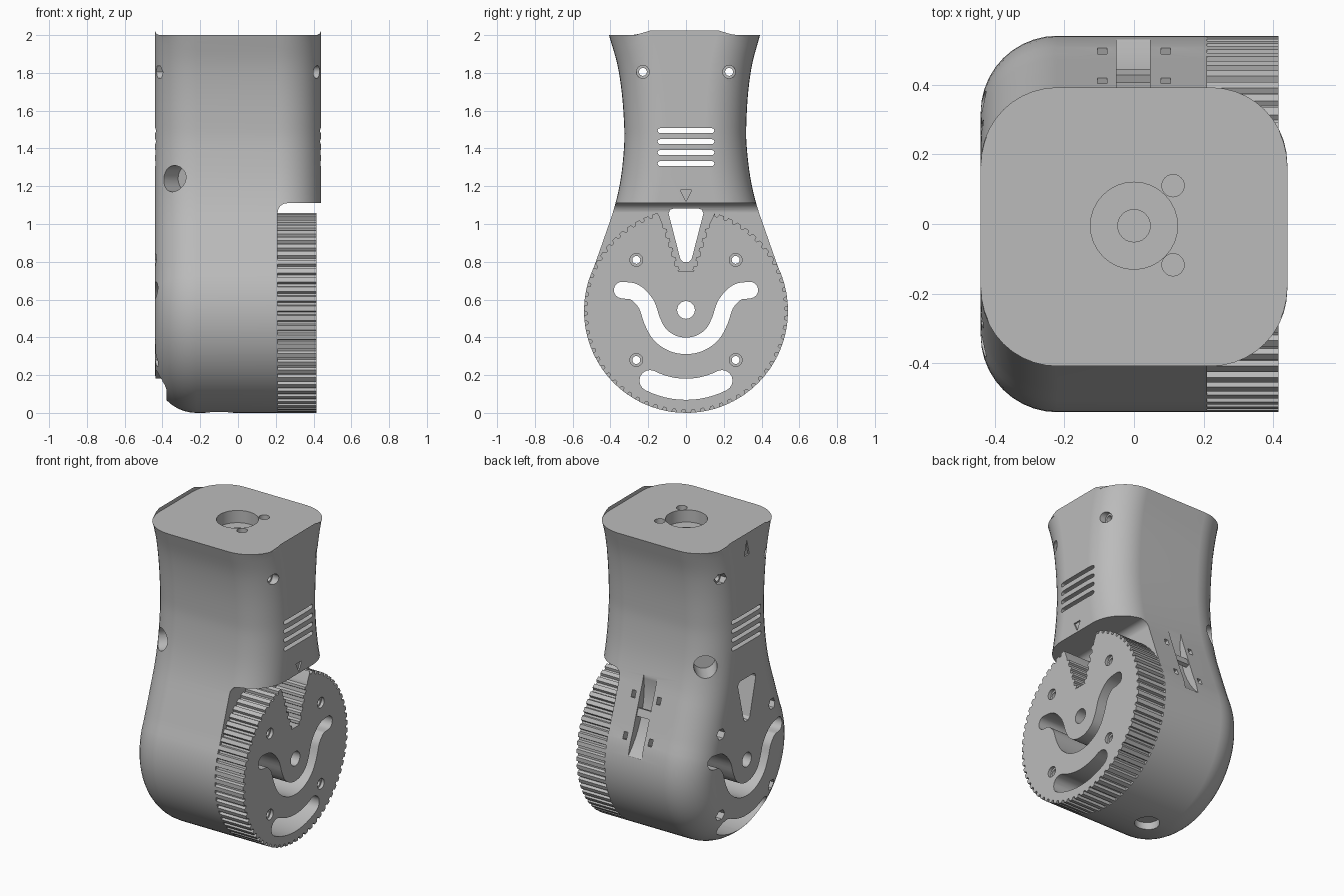
import bpy, bmesh, math
from mathutils import Matrix, Vector

if "Cube" in bpy.data.objects:
    bpy.data.objects.remove(bpy.data.objects["Cube"], do_unlink=True)

grey = bpy.data.materials.new("plain grey")
grey.use_nodes = True
COLOUR = (0.5, 0.5, 0.5, 1)
grey.diffuse_color = COLOUR
grey.node_tree.nodes["Principled BSDF"].inputs["Base Color"].default_value = COLOUR

R, HUB = 0.54, 0.54           # wheel radius and hub height
END, FILLET, SPLIT = 0.44, 0.22, 0.21
AXES = {"x": lambda u, v, w: (w, u, v),
        "y": lambda u, v, w: (u, w, v),
        "z": lambda u, v, w: (u, v, w)}


def make(name, bm):
    bmesh.ops.recalc_face_normals(bm, faces=bm.faces)
    mesh = bpy.data.meshes.new(name)
    bm.to_mesh(mesh)
    bm.free()
    mesh.materials.append(grey)
    ob = bpy.data.objects.new(name, mesh)
    bpy.context.collection.objects.link(ob)
    return ob


def prism(bm, pts, axis, lo, hi):
    """Extrude a 2D outline along one axis."""
    a, b = ([bm.verts.new(AXES[axis](u, v, w)) for u, v in pts] for w in (lo, hi))
    n = len(pts)
    bm.faces.new(a)
    bm.faces.new(b[::-1])
    for i in range(n):
        j = (i + 1) % n
        bm.faces.new((a[i], b[i], b[j], a[j]))


def circle(u, v, r, n=24):
    return [(u + r * math.cos(math.tau * i / n), v + r * math.sin(math.tau * i / n)) for i in range(n)]


def spline(pts, steps=4):
    """Smooth curve through a few points."""
    p = [Vector(q) for q in pts]
    p = [2 * p[0] - p[1]] + p + [2 * p[-1] - p[-2]]
    out = []
    for a, b, c, d in zip(p, p[1:], p[2:], p[3:]):
        for i in range(steps):
            t = i / steps
            out.append(b + (c - a) * t / 2 + (2 * a - 5 * b + 4 * c - d) * t * t / 2
                       + (3 * b - a - 3 * c + d) * t ** 3 / 2)
    return out + [p[-2]]


def normals(path):
    out = []
    for i in range(len(path)):
        t = (path[min(i + 1, len(path) - 1)] - path[max(i - 1, 0)]).normalized()
        out.append(Vector((t.y, -t.x)))
    return out


def band(path, r, caps=8):
    """Outline of a round-ended slot along a path."""
    nrm = normals(path)
    right = [p + n * r for p, n in zip(path, nrm)]
    left = [p - n * r for p, n in zip(path, nrm)][::-1]

    def cap(c, n):
        return [c + Matrix.Rotation(math.pi * i / caps, 2) @ n * r for i in range(1, caps)]
    return right + cap(path[-1], nrm[-1]) + left + cap(path[0], -nrm[0])


def cut(ob, cutter):
    mod = ob.modifiers.new("cut", "BOOLEAN")
    mod.operation, mod.solver, mod.object = "DIFFERENCE", "EXACT", cutter
    bpy.context.view_layer.objects.active = ob
    bpy.ops.object.modifier_apply(modifier=mod.name)


# Body: side outline lofted across x with rounded ends
arc = [Vector((R * math.cos(a), HUB + R * math.sin(a)))
       for a in (math.radians(-90 + 5 * i) for i in range(23))]
neck = spline([(0.489, 0.768), (0.425, 0.95), (0.375, 1.1), (0.342, 1.25), (0.324, 1.42),
               (0.324, 1.54), (0.335, 1.7), (0.358, 1.85), (0.4, 2)])
half = arc + neck
half_n = normals(half)
half_n[0], half_n[-1] = Vector((0, -1)), Vector((1, 0))
stations = [(-END + FILLET * (1 - math.cos(a)), FILLET * (1 - math.sin(a)))
            for a in (math.radians(9 * i) for i in range(11))]
stations += [(-x, e) for x, e in reversed(stations)]
bm = bmesh.new()
rings = []
for x, e in stations:
    side = [p - n * e for p, n in zip(half, half_n)]
    outline = side + [Vector((-p.x, p.y)) for p in side[:0:-1]]
    rings.append([bm.verts.new((x, p.x - 0.008 * max(0, p.y - 1), p.y)) for p in outline])
for a, b in zip(rings, rings[1:]):
    for i in range(len(a)):
        j = (i + 1) % len(a)
        bm.faces.new((a[i], b[i], b[j], a[j]))
bm.faces.new(rings[0])
bm.faces.new(rings[-1][::-1])
body = make("body", bm)

# Toothed wheel with a toothed notch at the top
TEETH = 66
rim = []
for i in range(TEETH):
    for step, r in ((0, R), (0.5, R), (0.62, R - 0.017), (0.88, R - 0.017)):
        a = math.tau * (i + step) / TEETH + math.pi / 2
        y, z = r * math.cos(a), HUB + r * math.sin(a)
        if z < HUB or abs(y) > 0.14:
            rim.append((y, z))
notch = []
for i in range(5):
    y, z = 0.125 - 0.016 * i, 1.0 - 0.05 * i
    notch += [(y, z), (y - 0.004, z - 0.022), (y - 0.024, z - 0.027), (y - 0.026, z - 0.043)]
notch.append((0.045, 0.75))
bm = bmesh.new()
prism(bm, rim + notch + [(-y, z) for y, z in reversed(notch)], "x", SPLIT, 0.415)
wheel = make("toothed_wheel", bm)

# Recess for the wheel
bm = bmesh.new()
corner = [(SPLIT + 0.05 - 0.05 * math.cos(a), 1.06 + 0.05 * math.sin(a))
          for a in (math.radians(15 * i) for i in range(7))]
prism(bm, [(1, -1), (SPLIT, -1)] + corner + [(1, 1.11)], "y", -1, 1)
recess = make("wheel_recess_cutter", bm)

# Openings running right through from side to side
bolts = [(s * y, z) for s in (-1, 1) for y, z in ((0.228, 1.805), (0.263, 0.81), (0.263, 0.28))]
bm = bmesh.new()


def through(pts):
    prism(bm, pts, "x", -0.7, 0.7)


for y, z in bolts:
    through(circle(y, z, 0.021, 16))
through(circle(0, 0.545, 0.047))
for i in range(4):
    through(band([Vector((-0.137, 1.32 + 0.058 * i)), Vector((0.137, 1.32 + 0.058 * i))], 0.013))
swoop = [(-0.338, 0.65), (-0.27, 0.638), (-0.21, 0.575), (-0.18, 0.49), (-0.14, 0.417), (-0.075, 0.37)]
through(band(spline(swoop + [(0, 0.355)] + [(-y, z) for y, z in reversed(swoop)]), 0.044))
through(band([Vector((0.42 * math.sin(a), 0.545 - 0.42 * math.cos(a)))
              for a in (math.radians(4.5 * i) for i in range(-6, 7))], 0.056))
wedge = [(0.065, 1.082), (0.085, 1.075), (0.092, 1.055), (0.03, 0.815), (0.015, 0.8)]
through(wedge + [(-y, z) for y, z in reversed(wedge)])
openings = make("opening_cutter", bm)

# Bolt head recesses, top socket, corner and bottom holes, markers
bm = bmesh.new()
for y, z in bolts:
    prism(bm, circle(y, z, 0.037, 6), "x", -0.6, -0.385)
    prism(bm, circle(y, z, 0.034), "x", 0.385 if z > 1 else 0.395, 0.6)
prism(bm, circle(0, -0.005, 0.125, 32), "z", 1.92, 2.2)
for y in (0.11, -0.117):
    prism(bm, circle(0.112, y, 0.032), "z", 1.93, 2.2)
prism(bm, circle(-0.1, 0, 0.075), "z", -0.2, 0.05)
prism(bm, [(0, 1.12), (0.03, 1.18), (-0.03, 1.18)], "x", 0.43, 0.6)
prism(bm, [(0, 1.98), (0.025, 1.88), (-0.025, 1.88)], "x", -0.6, -0.43)
for s in (-1, 1):
    bmesh.ops.create_cone(bm, cap_ends=True, segments=24, radius1=0.07, radius2=0.07, depth=0.3,
                          matrix=Matrix.Translation((-0.36, s * 0.32 - 0.01, 1.24))
                          @ Matrix.Rotation(s * math.radians(40), 4, "Z")
                          @ Matrix.Rotation(math.pi / 2, 4, "X"))
recesses = make("recess_cutter", bm)

# Cable channel and tie slots on the back
bm = bmesh.new()
prism(bm, circle(0.915, 1.035, 0.55, 64), "x", -0.05, 0.046)
for x in (-0.091, 0.091):
    for y, z in ((0.41, 0.99), (0.497, 0.75)):
        bmesh.ops.create_cube(bm, size=1, matrix=Matrix.Translation((x, y, z))
                              @ Matrix.Rotation(math.radians(20), 4, "X")
                              @ Matrix.Diagonal((0.027, 0.1, 0.045, 1)))
channel = make("cable_channel_cutter", bm)

# Small pin at the bottom of the socket
bm = bmesh.new()
prism(bm, circle(0, -0.005, 0.048, 24), "z", 1.9, 1.925)
pin = make("socket_pin", bm)

# Tie bridge across the cable channel
bm = bmesh.new()
bmesh.ops.create_cube(bm, size=1, matrix=Matrix.Translation((0, 0.425, 0.89))
                      @ Matrix.Rotation(math.radians(20), 4, "X")
                      @ Matrix.Diagonal((0.1, 0.025, 0.05, 1)))
bridge = make("tie_bridge", bm)

cutters = (recess, openings, recesses, channel)
for cutter in cutters:
    cut(body, cutter)
for cutter in (openings, recesses):
    cut(wheel, cutter)
for cutter in cutters:
    bpy.data.objects.remove(cutter, do_unlink=True)

# Smooth curves, keep crisp edges
for ob in (body, wheel, pin, bridge):
    bpy.ops.object.select_all(action="DESELECT")
    ob.select_set(True)
    bpy.context.view_layer.objects.active = ob
    bpy.ops.object.shade_smooth_by_angle(angle=math.radians(25))
    weighted = ob.modifiers.new("weighted normals", "WEIGHTED_NORMAL")
    weighted.keep_sharp = True
